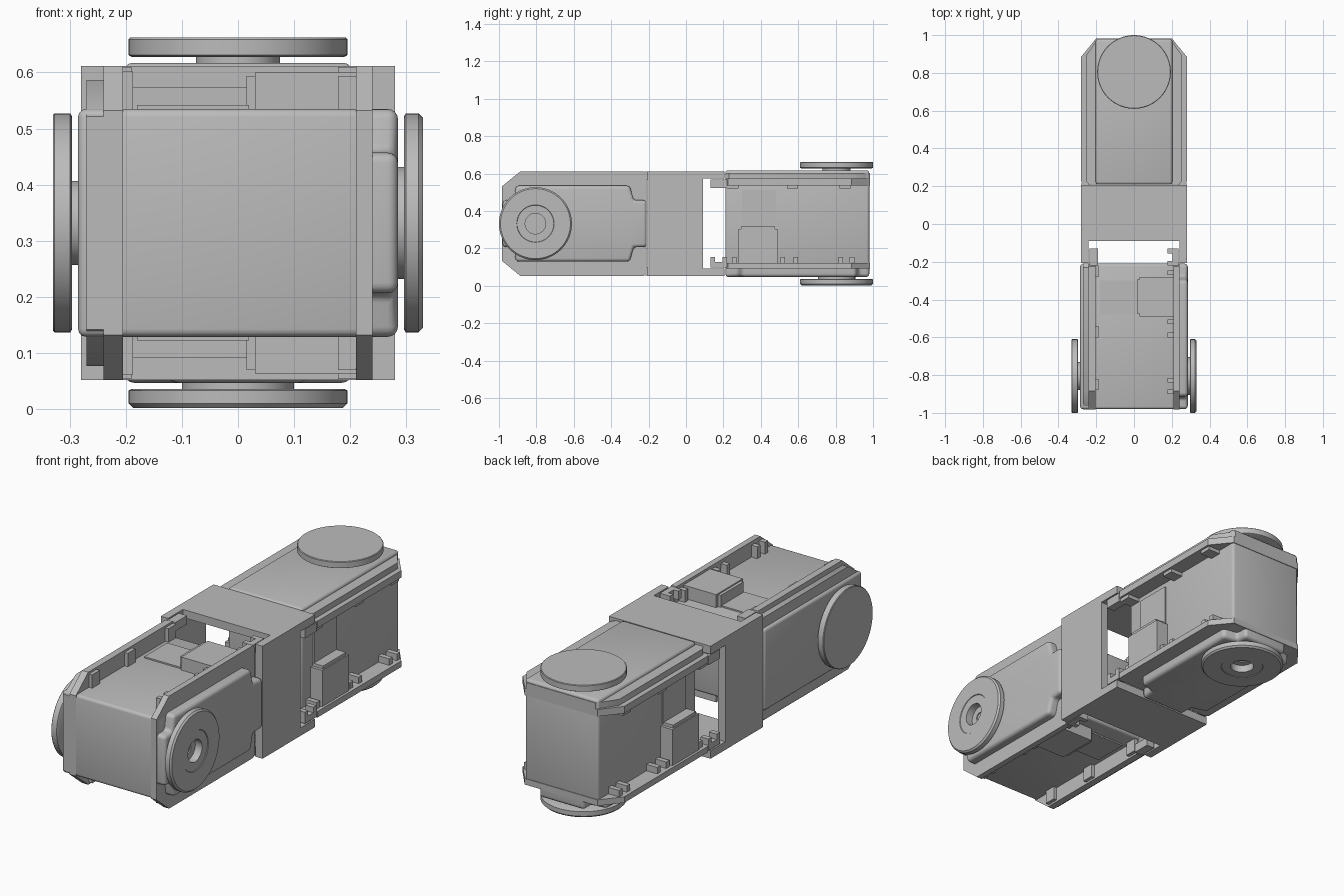
import bpy, bmesh, math
from mathutils import Matrix, Vector

cube = bpy.data.objects.get("Cube")
if cube:
    bpy.data.objects.remove(cube, do_unlink=True)

grey = bpy.data.materials.new("plain_grey")
grey.use_nodes = True
colour = (0.5, 0.5, 0.5, 1)
grey.diffuse_color = colour
grey.node_tree.nodes["Principled BSDF"].inputs["Base Color"].default_value = colour

MID = 0.332


def finish(name, bm, frame, smooth=True):
    bmesh.ops.recalc_face_normals(bm, faces=bm.faces)
    mesh = bpy.data.meshes.new(name)
    bm.to_mesh(mesh)
    bm.free()
    mesh.materials.append(grey)
    obj = bpy.data.objects.new(name, mesh)
    bpy.context.collection.objects.link(obj)
    obj.matrix_world = frame
    if smooth:
        bpy.ops.object.select_all(action="DESELECT")
        obj.select_set(True)
        bpy.context.view_layer.objects.active = obj
        bpy.ops.object.shade_smooth_by_angle(angle=math.radians(35))
    return obj


def add_box(bm, x, y, z):
    size = Vector((x[1] - x[0], y[1] - y[0], z[1] - z[0]))
    centre = Vector((sum(x), sum(y), sum(z))) / 2
    bmesh.ops.create_cube(bm, size=1, matrix=Matrix.Translation(centre) @ Matrix.Diagonal((*size, 1)))


def boxes(name, frame, items, bevel=0, segments=3):
    bm = bmesh.new()
    for item in items:
        add_box(bm, *item)
    if bevel:
        bmesh.ops.bevel(bm, geom=bm.edges[:], offset=bevel, segments=segments,
                        profile=0.5, affect="EDGES")
    return finish(name, bm, frame, bool(bevel))


# Extrude a side outline (y, z) between two x positions
def prism(name, frame, outline, x0, x1, round_x1=0):
    bm = bmesh.new()
    base = bm.faces.new([bm.verts.new((x0, y, z)) for y, z in outline])
    top = bmesh.ops.extrude_face_region(bm, geom=[base])["geom"]
    verts = [g for g in top if isinstance(g, bmesh.types.BMVert)]
    bmesh.ops.translate(bm, verts=verts, vec=(x1 - x0, 0, 0))
    if round_x1:
        rim = [e for e in bm.edges if any(v in verts for v in e.verts)]
        bmesh.ops.bevel(bm, geom=rim, offset=round_x1, segments=4,
                        profile=0.5, affect="EDGES")
    return finish(name, bm, frame)


# Spin a (x, radius) profile about the wheel axis
def lathe(name, frame, profile, y=-0.805):
    bm = bmesh.new()
    verts = [bm.verts.new((x, y, r)) for x, r in profile]
    edges = [bm.edges.new(pair) for pair in zip(verts, verts[1:])]
    bmesh.ops.spin(bm, geom=verts + edges, cent=(0, y, 0), axis=(1, 0, 0),
                   angle=2 * math.pi, steps=64, use_merge=True)
    bmesh.ops.remove_doubles(bm, verts=bm.verts, dist=0.0001)
    return finish(name, bm, frame)


def mirrored(half):
    return half + [(y, -z) for y, z in reversed(half)]


def both(x, y, z):
    return [(x, y, z), (x, y, (-z[1], -z[0]))]


def servo(prefix, frame):
    # Case and its raised panels
    boxes(prefix + "case", frame, [((-0.285, 0.24), (-0.98, -0.21), (-0.203, 0.203))], 0.014)
    cap = mirrored([(-0.98, 0.125), (-0.92, 0.125), (-0.91, 0.203),
                    (-0.30, 0.203), (-0.28, 0.125), (-0.21, 0.125)])
    prism(prefix + "raised_cap", frame, cap, 0.23, 0.285, 0.018)

    # Wide side flanges with cut corners
    flange = mirrored([(-0.983, 0.2), (-0.885, 0.28), (-0.225, 0.28), (-0.21, 0.265)])
    prism(prefix + "cap_flange", frame, flange, 0.21, 0.24)
    prism(prefix + "plain_flange", frame, flange, -0.24, -0.205)
    ledge = mirrored([(-0.983, 0.19), (-0.89, 0.255), (-0.23, 0.255), (-0.21, 0.24)])
    prism(prefix + "flange_ledge", frame, ledge, -0.27, -0.235)

    # Posts inside the flanges and tabs reaching the bracket
    posts = []
    for y in (-0.9, -0.84, -0.6, -0.53, -0.43, -0.27):
        posts += both((0.178, 0.215), (y, y + 0.025), (0.19, 0.262))
    for y in (-0.88, -0.6, -0.28):
        posts += both((-0.21, -0.187), (y, y + 0.06), (0.19, 0.27))
    boxes(prefix + "flange_posts", frame, posts)
    tabs = both((0.205, 0.235), (-0.22, -0.13), (0.235, 0.278))
    tabs += both((0.178, 0.21), (-0.22, -0.195), (0.235, 0.278))
    tabs += both((0.178, 0.21), (-0.155, -0.13), (0.235, 0.278))
    tabs += both((-0.235, -0.19), (-0.22, -0.13), (0.235, 0.278))
    boxes(prefix + "mounting_tabs", frame, tabs)

    # Plug sockets and circuit panels on both open faces
    boxes(prefix + "plug_sockets", frame,
          both((0.03, 0.21), (-0.49, -0.28), (0.19, 0.268))
          + both((0.015, 0.032), (-0.475, -0.295), (0.19, 0.262)))
    boxes(prefix + "circuit_panels", frame, both((-0.18, 0.02), (-0.48, -0.3), (0.19, 0.21)))

    # Wheels on hubs: one plain, one with a stepped bore
    lathe(prefix + "plain_wheel", frame,
          [(-0.28, 0), (-0.28, 0.075), (-0.296, 0.075), (-0.296, 0.19), (-0.299, 0.195),
           (-0.327, 0.195), (-0.33, 0.192), (-0.33, 0)])
    lathe(prefix + "bored_wheel", frame,
          [(0.27, 0), (0.27, 0.1), (0.296, 0.1), (0.296, 0.19), (0.299, 0.195),
           (0.322, 0.195), (0.33, 0.187), (0.33, 0.1), (0.327, 0.098), (0.327, 0.055),
           (0.29, 0.055), (0.29, 0.022), (0.28, 0.022), (0.28, 0)])


# The rear unit is the front unit turned end for end and rolled a quarter turn
lift = Matrix.Translation((0, 0, MID))
turn = Matrix(((0, 0, -1), (0, -1, 0), (-1, 0, 0))).to_4x4()
servo("front_", lift)
servo("back_", lift @ turn)

# Open bracket: side walls reach forward, top and bottom walls reach back
boxes("bracket_side_walls", lift,
      [((s * 0.26 - 0.02, s * 0.26 + 0.02), (-0.207, 0.09), (-0.28, 0.28)) for s in (-1, 1)])
boxes("bracket_top_and_bottom", lift,
      [((-0.28, 0.28), (-0.09, 0.207), (s * 0.26 - 0.02, s * 0.26 + 0.02)) for s in (-1, 1)])
